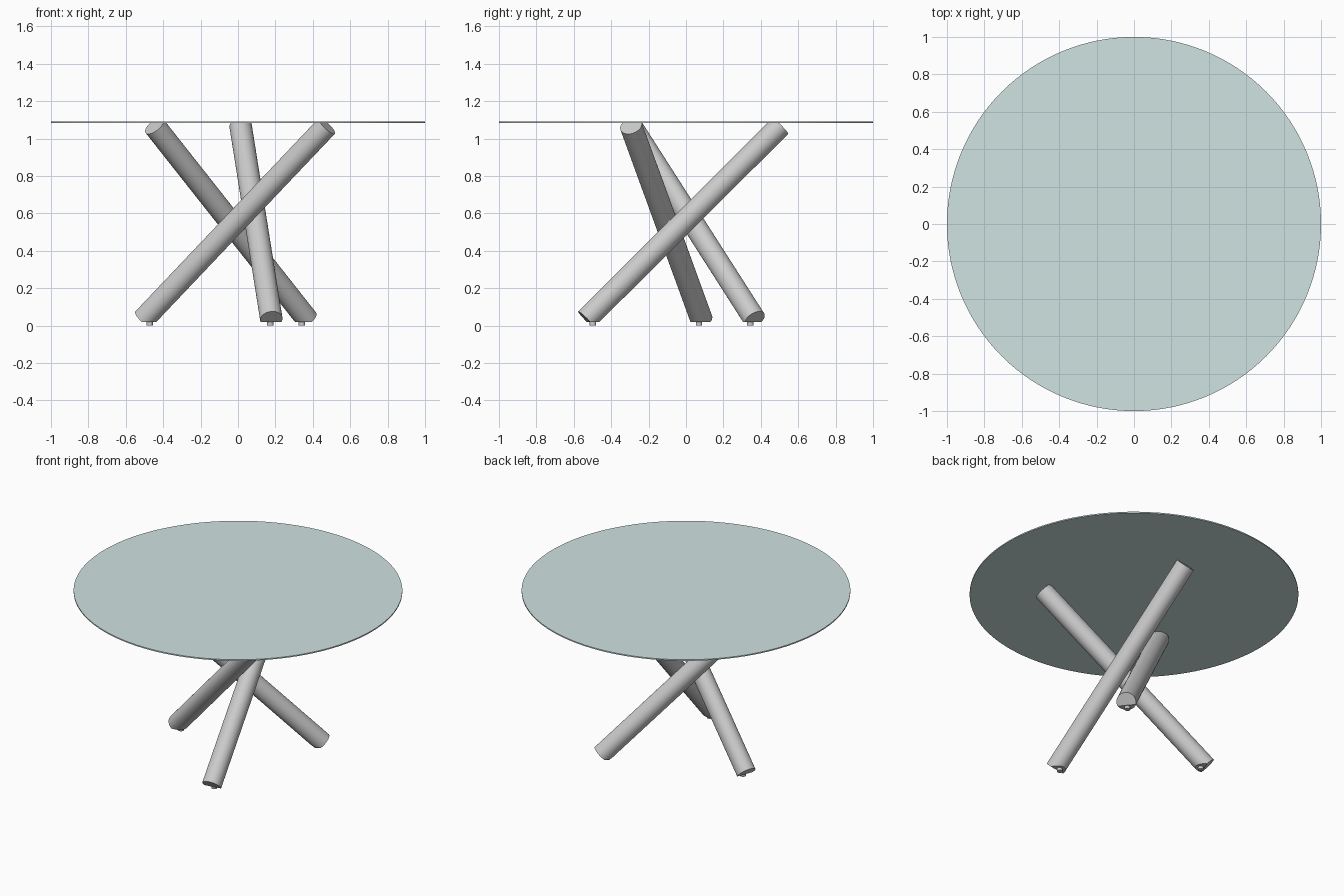
import bpy, bmesh, math
from mathutils import Vector, Matrix

if "Cube" in bpy.data.objects:
    bpy.data.objects.remove(bpy.data.objects["Cube"])

CX, CY = 0.014, -0.028        # centre of the leg cluster
RING, LEG_R = 0.532, 0.06     # ring of leg ends, leg radius
FLOOR, UNDER, TOP = 0.018, 1.084, 1.092


def finish(bm, name, smooth=True):
    bmesh.ops.recalc_face_normals(bm, faces=bm.faces)
    mesh = bpy.data.meshes.new(name)
    bm.to_mesh(mesh)
    bm.free()
    ob = bpy.data.objects.new(name, mesh)
    bpy.context.collection.objects.link(ob)
    bpy.ops.object.select_all(action='DESELECT')
    ob.select_set(True)
    bpy.context.view_layer.objects.active = ob
    if smooth:
        bpy.ops.object.shade_smooth_by_angle(angle=math.radians(30))
    return ob


def cylinder(name, a, b, radius, segments, clip=None):
    """Cylinder from a to b, optionally trimmed flat at two heights."""
    a, b = Vector(a), Vector(b)
    d = b - a
    bm = bmesh.new()
    m = Matrix.Translation((a + b) / 2) @ d.to_track_quat('Z', 'Y').to_matrix().to_4x4()
    bmesh.ops.create_cone(bm, cap_ends=True, segments=segments, radius1=radius,
                          radius2=radius, depth=d.length, matrix=m)
    if clip:
        for z, n in ((clip[0], -1), (clip[1], 1)):
            cut = bmesh.ops.bisect_plane(bm, geom=bm.verts[:] + bm.edges[:] + bm.faces[:],
                                         plane_co=(0, 0, z), plane_no=(0, 0, n),
                                         clear_outer=True)
            edges = [e for e in cut['geom_cut'] if isinstance(e, bmesh.types.BMEdge)]
            # close the trimmed end
            open_edges = [e for e in bm.edges if e.is_boundary]
            bmesh.ops.contextual_create(bm, geom=open_edges or edges)
    return finish(bm, name)


def ring_point(angle, z):
    t = math.radians(angle)
    return Vector((CX + RING * math.cos(t), CY + RING * math.sin(t), z))


# three crossed legs, each with a small foot pad
for i in range(3):
    bottom = ring_point(-72 + 120 * i, 0.033)
    top = ring_point(90 + 120 * i, 1.067)
    cylinder(f"leg_{i + 1}", bottom, top, LEG_R, 64, (FLOOR, UNDER))
    pad = bottom.lerp(top, 0.035)
    cylinder(f"foot_pad_{i + 1}", (pad.x, pad.y, 0), (pad.x, pad.y, FLOOR + 0.003), 0.017, 24)

# thin round glass top
glass = bpy.data.materials.new("pale_glass")
glass.diffuse_color = (0.63, 0.77, 0.76, 1)
glass.use_nodes = True
glass.node_tree.nodes["Principled BSDF"].inputs["Base Color"].default_value = glass.diffuse_color
table_top = cylinder("table_top", (0, 0, UNDER), (0, 0, TOP), 1.0, 128)
table_top.data.materials.append(glass)
